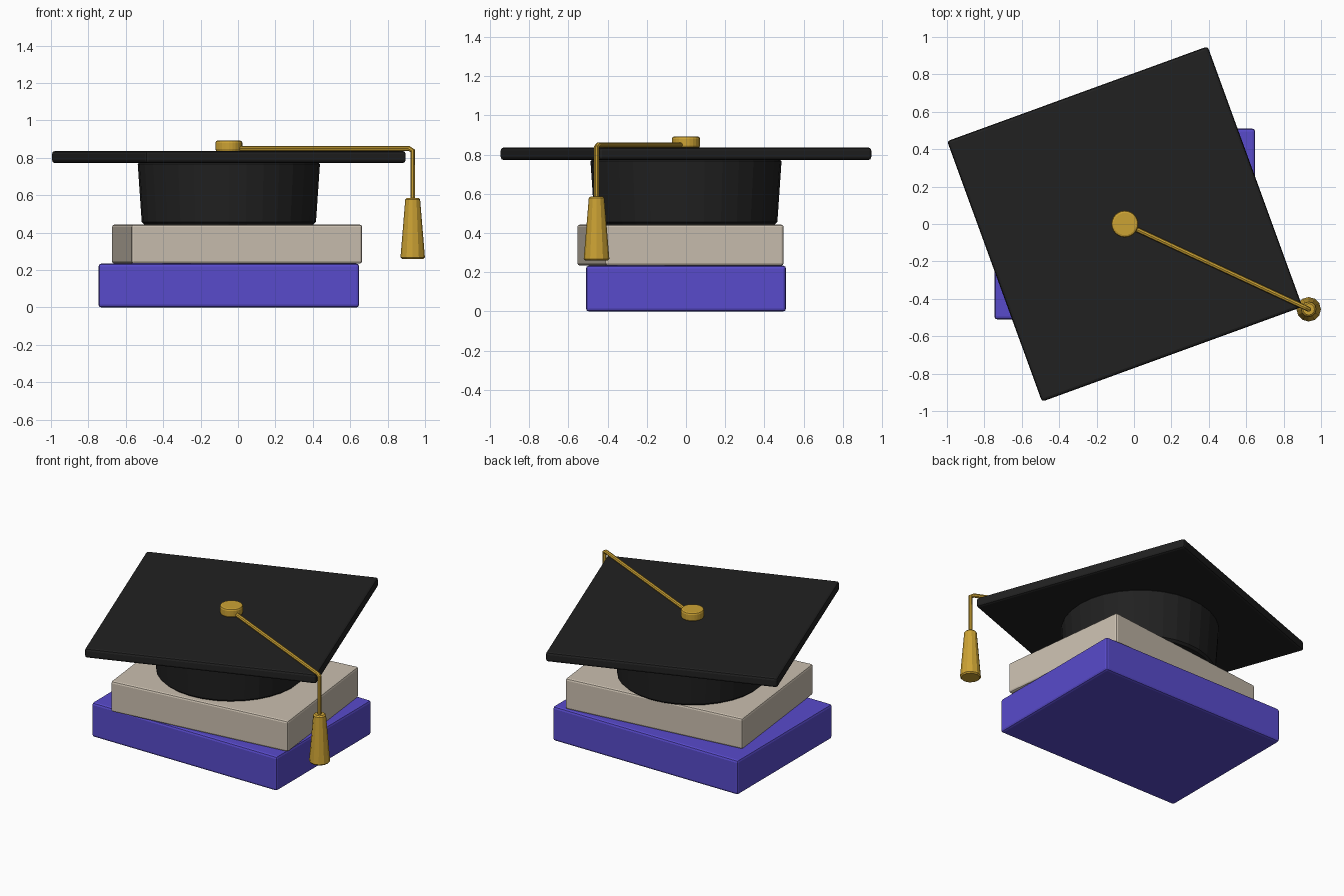
import bpy, math
from mathutils import Vector

if "Cube" in bpy.data.objects:
    bpy.data.objects.remove(bpy.data.objects["Cube"])


def material(name, rgb):
    m = bpy.data.materials.new(name)
    m.diffuse_color = (*rgb, 1)
    m.use_nodes = True
    m.node_tree.nodes["Principled BSDF"].inputs["Base Color"].default_value = m.diffuse_color
    return m


BLACK = material("black felt", (0.015, 0.015, 0.015))
BLUE = material("violet blue cover", (0.098, 0.070, 0.600))
BEIGE = material("beige cover", (0.590, 0.520, 0.430))
GOLD = material("gold thread", (0.600, 0.360, 0.034))


def finish(obj, name, mat, bevel, segments=2):
    obj.name = name
    obj.data.materials.append(mat)
    mod = obj.modifiers.new("bevel", 'BEVEL')
    mod.width = bevel
    mod.segments = segments
    mod.limit_method = 'ANGLE'
    mod.angle_limit = math.radians(40)
    return obj


def box(name, x, y, z0, z1, w, d, angle, mat, bevel=0.015):
    bpy.ops.mesh.primitive_cube_add(size=1, location=(x, y, (z0 + z1) / 2),
                                    rotation=(0, 0, angle))
    obj = bpy.context.object
    obj.scale = (w, d, z1 - z0)
    bpy.ops.object.transform_apply(location=False, rotation=False, scale=True)
    return finish(obj, name, mat, bevel)


def cone(name, x, y, z0, z1, r0, r1, sides, mat, bevel, segments=1):
    bpy.ops.mesh.primitive_cone_add(vertices=sides, radius1=r0, radius2=r1,
                                    depth=z1 - z0, location=(x, y, (z0 + z1) / 2))
    return finish(bpy.context.object, name, mat, bevel, segments)


CX = -0.049           # shared axis of lower book and cap
TX, TY = 0.934, -0.456  # tassel axis

# Two stacked books
box("lower_book", CX, 0, 0, 0.234, 1.394, 1.02, 0, BLUE)
box("upper_book", -0.005, -0.028, 0.234, 0.443, 1.243, 0.918, 0.115, BEIGE, 0.013)

# Cap: crown and square board
cone("cap_crown", CX, 0, 0.443, 0.780, 0.465, 0.488, 32, BLACK, 0.014)
box("cap_board", CX, 0, 0.772, 0.836, 1.482, 1.482, math.radians(20), BLACK)

# Button on top of the board
cone("button", CX, 0, 0.834, 0.892, 0.072, 0.072, 24, GOLD, 0.012, 2)

# Cord running to the corner and hanging down
curve = bpy.data.curves.new("cord", 'CURVE')
curve.dimensions = '3D'
curve.bevel_depth = 0.0135
curve.bevel_resolution = 2
curve.use_fill_caps = True
path = [(CX, 0, 0.849), (0.915, -0.447, 0.849), (TX, TY, 0.838), (TX, TY, 0.57)]
spline = curve.splines.new('POLY')
spline.points.add(len(path) - 1)
for p, co in zip(spline.points, path):
    p.co = (*co, 1)
spline.use_smooth = False
curve.materials.append(GOLD)
cord = bpy.data.objects.new("cord", curve)
bpy.context.collection.objects.link(cord)

# Tassel
cone("tassel", TX, TY, 0.260, 0.586, 0.066, 0.039, 12, GOLD, 0.008)
